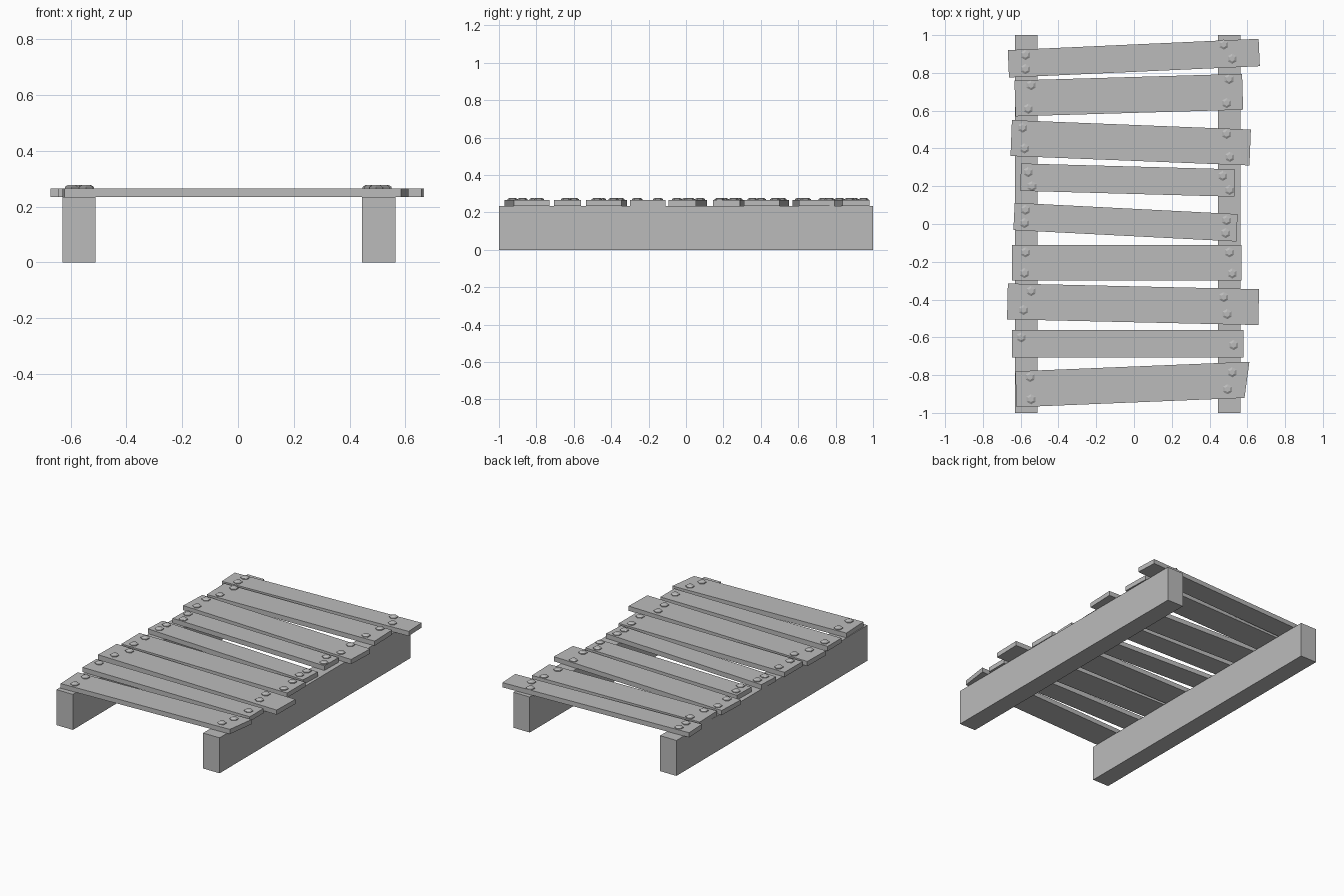
import bpy
import bmesh
from mathutils import Vector

cube = bpy.data.objects.get("Cube")
if cube:
    bpy.data.objects.remove(cube, do_unlink=True)


def make_material(name, color):
    material = bpy.data.materials.new(name)
    material.use_nodes = True
    material.diffuse_color = color
    material.node_tree.nodes["Principled BSDF"].inputs["Base Color"].default_value = color
    return material


GREY = make_material("plain grey", (0.5, 0.5, 0.5, 1))
BEAM_TOP = 0.235
PLANK_TOP = 0.266


def add_object(name, bm):
    bmesh.ops.recalc_face_normals(bm, faces=bm.faces)
    mesh = bpy.data.meshes.new(name)
    bm.to_mesh(mesh)
    bm.free()
    mesh.materials.append(GREY)
    obj = bpy.data.objects.new(name, mesh)
    bpy.context.collection.objects.link(obj)
    return obj


def add_prism(name, outline, bottom, top):
    """Extrude a flat outline of (x, y) points upwards."""
    bm = bmesh.new()
    face = bm.faces.new([bm.verts.new((p[0], p[1], bottom)) for p in outline])
    extruded = bmesh.ops.extrude_face_region(bm, geom=[face])
    moved = [v for v in extruded["geom"] if isinstance(v, bmesh.types.BMVert)]
    bmesh.ops.translate(bm, verts=moved, vec=(0, 0, top - bottom))
    return add_object(name, bm)


def add_plank(name, left, right, width, skew):
    """Board between two end midpoints, its right end optionally cut askew."""
    start, end = Vector(left), Vector(right)
    along = (end - start).normalized()
    across = Vector((-along.y, along.x)) * width / 2
    slant = along * skew
    outline = [start - across, end - across - slant, end + across + slant, start + across]
    add_prism(name, outline, BEAM_TOP, PLANK_TOP)


def add_bolt(name, x, y):
    """Hexagonal bolt head: a short straight collar with a chamfered cap."""
    bm = bmesh.new()
    for low, high, r_low, r_high in ((0, 0.005, 0.027, 0.027), (0.005, 0.012, 0.027, 0.015)):
        part = bmesh.ops.create_cone(bm, cap_ends=True, segments=6, radius1=r_low,
                                     radius2=r_high, depth=high - low)
        bmesh.ops.translate(bm, verts=part["verts"], vec=(0, 0, (low + high) / 2))
    bmesh.ops.remove_doubles(bm, verts=bm.verts, dist=0.0001)
    # Drop the hidden disc between collar and cap
    inner = [f for f in bm.faces if abs(f.normal.z) > 0.9
             and abs(f.calc_center_median().z - 0.005) < 0.001]
    bmesh.ops.delete(bm, geom=inner, context="FACES_ONLY")
    add_object(name, bm).location = (x, y, PLANK_TOP)


# Two long support beams
for name, x in (("right_beam", -0.57), ("left_beam", 0.505)):
    add_prism(name, [(x - 0.06, -1), (x + 0.06, -1), (x + 0.06, 1), (x - 0.06, 1)], 0, BEAM_TOP)

# Uneven cross planks, back to front: end midpoints, width, end skew
WIDE, NARROW = 0.19, 0.145
planks = [
    ((-.665, .848), (.663, .908), NARROW, 0),
    ((-.63, .665), (.575, .70), WIDE, 0),
    ((-.65, .455), (.615, .405), WIDE, 0),
    ((-.60, .248), (.533, .217), NARROW, 0),
    ((-.635, .04), (.545, -.02), NARROW, 0),
    ((-.645, -.205), (.57, -.205), WIDE, 0),
    ((-.67, -.41), (.66, -.44), WIDE, 0),
    ((-.645, -.633), (.58, -.633), NARROW, 0),
    ((-.625, -.875), (.598, -.825), WIDE, .017),
]
for i, plank in enumerate(planks, 1):
    add_plank(f"plank_{i}", *plank)

# Bolt heads above each beam
right_bolts = [
    (-.575, .895), (-.575, .82), (-.545, .735), (-.56, .61), (-.59, .51), (-.58, .40),
    (-.56, .275), (-.54, .20), (-.575, .075), (-.58, .005), (-.575, -.15), (-.58, -.26),
    (-.545, -.355), (-.585, -.455), (-.597, -.60), (-.55, -.81), (-.545, -.928),
]
left_bolts = [
    (.475, .95), (.52, .875), (.503, .767), (.49, .64), (.49, .477), (.507, .355),
    (.47, .255), (.505, .18), (.49, .02), (.485, -.048), (.505, -.15), (.52, -.262),
    (.475, -.387), (.493, -.477), (.527, -.641), (.52, -.785), (.495, -.875),
]
for side, bolts in (("right", right_bolts), ("left", left_bolts)):
    for i, (x, y) in enumerate(bolts, 1):
        add_bolt(f"{side}_bolt_{i}", x, y)
